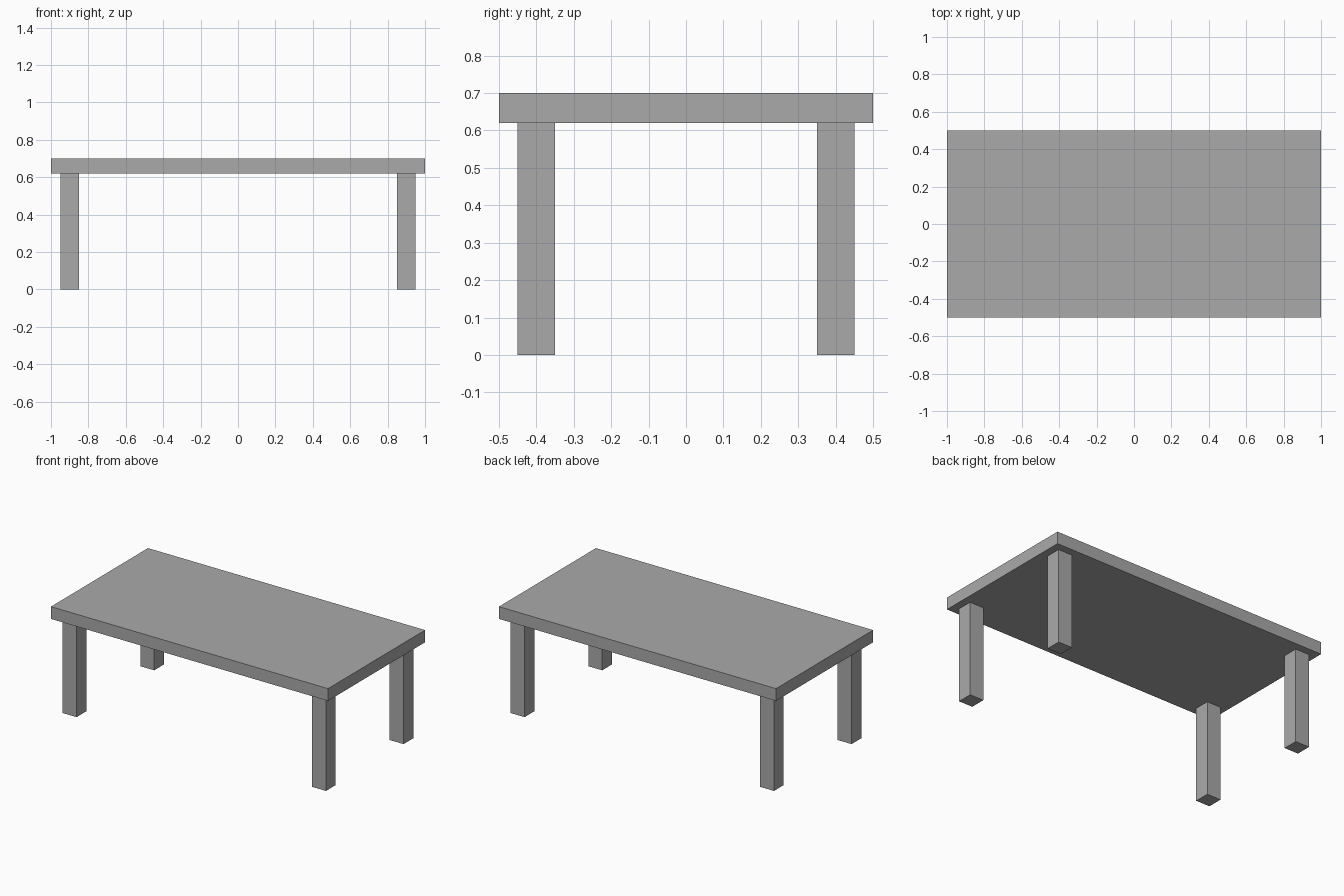
import bpy

if "Cube" in bpy.data.objects:
    bpy.data.objects.remove(bpy.data.objects["Cube"])

# Single plain grey
grey = bpy.data.materials.new("grey")
grey.diffuse_color = (0.4, 0.4, 0.4, 1)
grey.use_nodes = True
grey.node_tree.nodes["Principled BSDF"].inputs["Base Color"].default_value = grey.diffuse_color


def box(name, size, centre):
    bpy.ops.mesh.primitive_cube_add(size=1, location=centre)
    obj = bpy.context.object
    obj.name = name
    obj.scale = size
    bpy.ops.object.transform_apply(location=False, rotation=False, scale=True)
    obj.data.materials.append(grey)
    return obj


TOP, UNDERSIDE, LEG = 0.70, 0.62, 0.10

# Table top slab
box("table_top", (2, 1, TOP - UNDERSIDE), (0, 0, (TOP + UNDERSIDE) / 2))

# Four square legs, set in from the edges
for x_name, x in (("left", -0.9), ("right", 0.9)):
    for y_name, y in (("front", -0.4), ("back", 0.4)):
        box(f"{y_name}_{x_name}_leg", (LEG, LEG, UNDERSIDE), (x, y, UNDERSIDE / 2))
